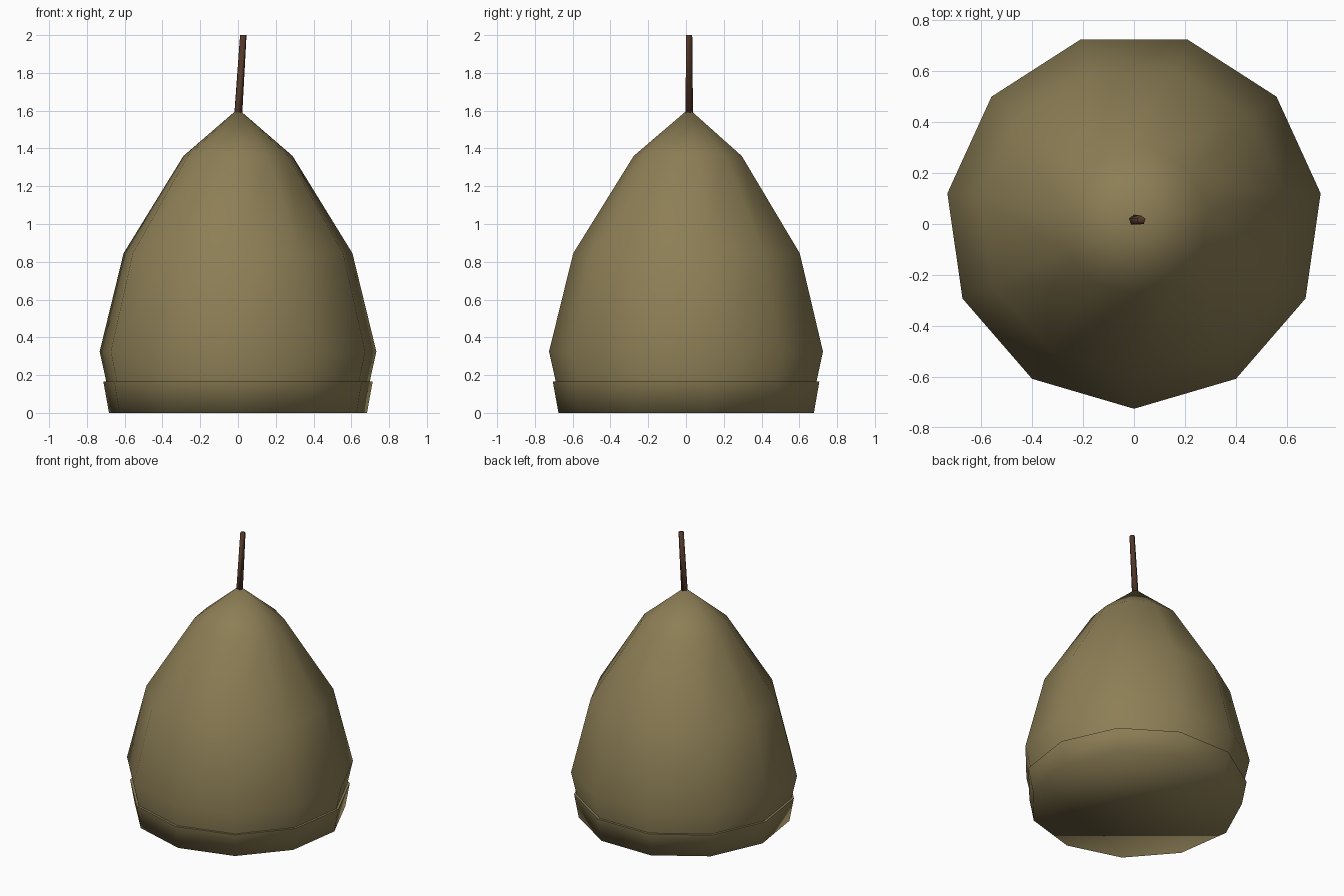
import bpy, bmesh, math
from mathutils import Vector

if "Cube" in bpy.data.objects:
    bpy.data.objects.remove(bpy.data.objects["Cube"])


def make_material(name, rgb):
    mat = bpy.data.materials.new(name)
    mat.use_nodes = True
    mat.diffuse_color = (*rgb, 1)
    mat.node_tree.nodes["Principled BSDF"].inputs["Base Color"].default_value = (*rgb, 1)
    return mat


def loft(name, rings, sides, start, mat, cap_bottom=False, cap_top=False):
    """Join horizontal rings, each a centre and a radius; a zero radius is a tip."""
    bm = bmesh.new()
    loops = []
    for centre, radius in rings:
        count = sides if radius > 0 else 1
        loop = []
        for i in range(count):
            a = start + math.tau * i / sides
            offset = Vector((math.cos(a), math.sin(a), 0)) * radius
            loop.append(bm.verts.new(Vector(centre) + offset))
        loops.append(loop)
    for low, high in zip(loops, loops[1:]):
        for i in range(sides):
            j = (i + 1) % sides
            if len(high) == 1:
                bm.faces.new((low[i], low[j], high[0]))
            else:
                bm.faces.new((low[i], low[j], high[j], high[i]))
    if cap_bottom:
        bm.faces.new(loops[0][::-1])
    if cap_top:
        bm.faces.new(loops[-1])
    mesh = bpy.data.meshes.new(name)
    bm.to_mesh(mesh)
    bm.free()
    mesh.materials.append(mat)
    obj = bpy.data.objects.new(name, mesh)
    bpy.context.collection.objects.link(obj)
    bpy.ops.object.select_all(action='DESELECT')
    obj.select_set(True)
    bpy.context.view_layer.objects.active = obj
    bpy.ops.object.shade_smooth_by_angle(angle=math.radians(90))
    return obj


olive = make_material("olive_brown", (0.265, 0.21, 0.092))
bark = make_material("dark_bark", (0.085, 0.04, 0.022))
MID_Y = 0.015
FRONT = -math.pi / 2


def lathe(name, profile, **caps):
    rings = [((0, MID_Y, z), r) for r, z in profile]
    return loft(name, rings, 11, FRONT, olive, **caps)


# Tapered body rising to a point, its lower edge tucked into the base
lathe("body", [(0.69, 0.1), (0.74, 0.325), (0.612, 0.845), (0.292, 1.36), (0, 1.61)])

# Shallow base cup with a closed underside and a narrow top ledge
lathe("base_cup", [(0.69, 0), (0.72, 0.165), (0.695, 0.165)], cap_bottom=True)

# Thin leaning stem
loft("stem", [((0.002, MID_Y, 1.59), 0.022), ((0.028, MID_Y, 2.0), 0.018)],
     5, math.pi / 2, bark, cap_bottom=True, cap_top=True)
